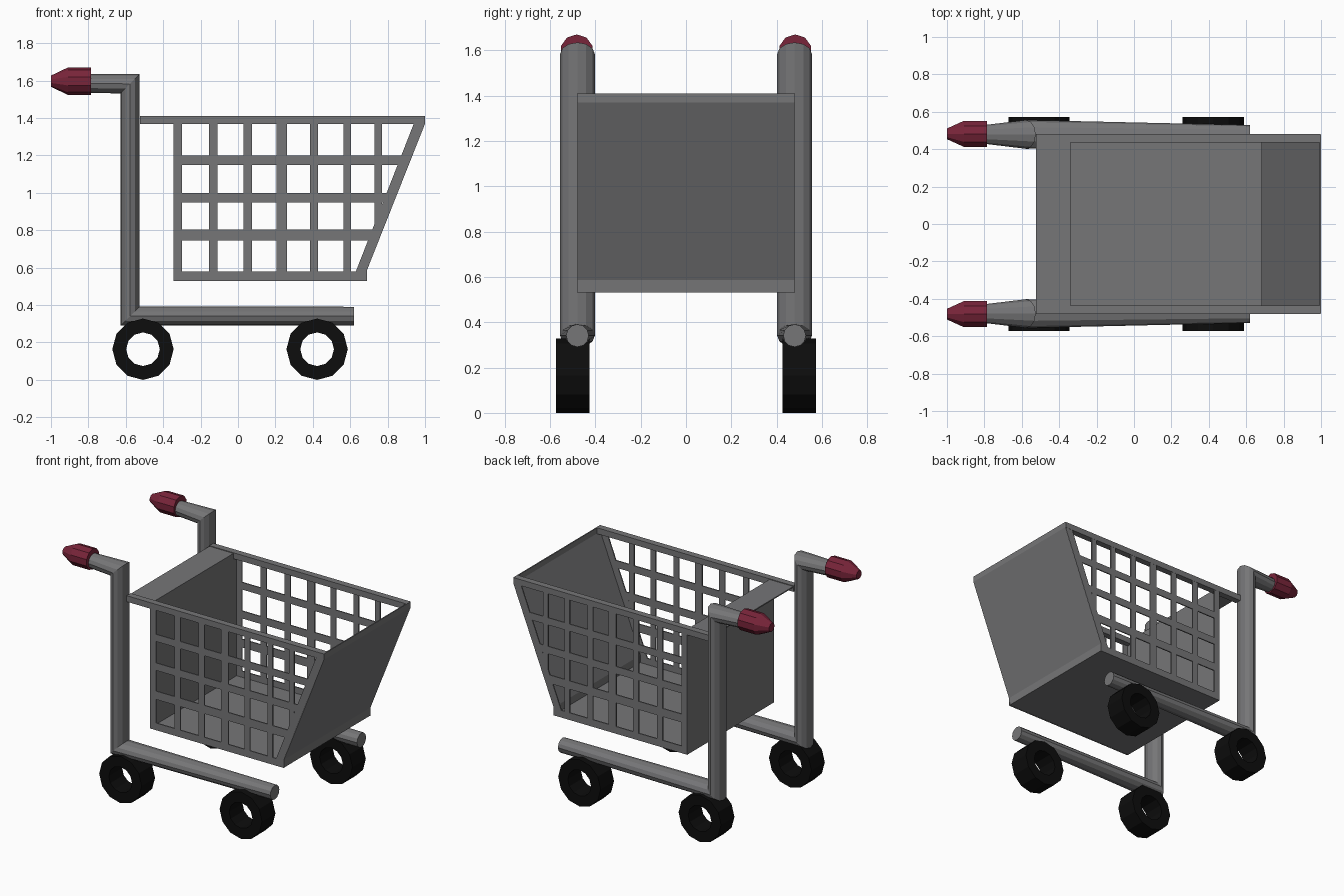
import bpy, bmesh, math
from mathutils import Vector

if "Cube" in bpy.data.objects:
    bpy.data.objects.remove(bpy.data.objects["Cube"])


def material(name, rgb):
    m = bpy.data.materials.new(name)
    m.diffuse_color = (*rgb, 1)
    m.use_nodes = True
    m.node_tree.nodes["Principled BSDF"].inputs["Base Color"].default_value = m.diffuse_color
    return m


GRAY = material("gray metal", (0.18, 0.18, 0.185))
RED = material("dark red grip", (0.19, 0.018, 0.042))
BLACK = material("black rubber", (0.004, 0.004, 0.004))


def finish(bm, name, mat, thickness=0):
    bmesh.ops.recalc_face_normals(bm, faces=bm.faces)
    me = bpy.data.meshes.new(name)
    bm.to_mesh(me)
    bm.free()
    me.materials.append(mat)
    ob = bpy.data.objects.new(name, me)
    bpy.context.collection.objects.link(ob)
    if thickness:
        mod = ob.modifiers.new("thickness", 'SOLIDIFY')
        mod.thickness = thickness
        mod.offset = 0
    return ob


def loft(name, mat, rings, n, phase=0.0, loop=False):
    """Skin rings given as (centre, axis_u, axis_v); cap the ends or close the loop."""
    bm = bmesh.new()
    rows = []
    for c, u, v in rings:
        c, u, v = Vector(c), Vector(u), Vector(v)
        rows.append([bm.verts.new(c + u * math.cos(a) + v * math.sin(a))
                     for a in (math.tau * i / n + phase for i in range(n))])
    pairs = list(zip(rows, rows[1:]))
    if loop:
        pairs.append((rows[-1], rows[0]))
    else:
        bm.faces.new(rows[0])
        bm.faces.new(rows[-1])
    for a, b in pairs:
        for i in range(n):
            j = (i + 1) % n
            bm.faces.new((a[i], a[j], b[j], b[i]))
    return finish(bm, name, mat)


# Bar positions of the basket grid
BARS_X = [(-0.345, -0.30), (-0.155, -0.11), (0.03, 0.075), (0.205, 0.262),
          (0.385, 0.428), (0.565, 0.603), (0.73, 0.77)]
BARS_Z = [(0.53, 0.58), (0.745, 0.803), (0.948, 1.0), (1.15, 1.2), (1.368, 1.41)]
SLANT_A, SLANT_B = Vector((0.632, 0, 0.585)), Vector((0.94, 0, 1.37))


def basket_side(name, y):
    """Outline cut along every bar edge, with the cells between bars removed."""
    bm = bmesh.new()
    outline = [(-0.345, 0.53), (0.69, 0.53), (0.69, 0.59), (1.0, 1.37), (1.0, 1.41), (-0.345, 1.41)]
    bm.faces.new([bm.verts.new((x, y, z)) for x, z in outline])
    d = SLANT_B - SLANT_A
    slant_no = Vector((d.z, 0, -d.x)).normalized()
    cuts = [((x, 0, 0), (1, 0, 0)) for b in BARS_X for x in b]
    cuts += [((0, 0, z), (0, 0, 1)) for b in BARS_Z for z in b]
    cuts.append((SLANT_A, slant_no))
    for co, no in cuts:
        bmesh.ops.bisect_plane(bm, geom=bm.verts[:] + bm.edges[:] + bm.faces[:],
                               dist=1e-5, plane_co=co, plane_no=no)

    def is_hole(f):
        c = f.calc_center_median()
        in_bar = any(a < c.x < b for a, b in BARS_X) or any(a < c.z < b for a, b in BARS_Z)
        return not in_bar and (c - SLANT_A).dot(slant_no) < 0

    bmesh.ops.delete(bm, geom=[f for f in bm.faces if is_hole(f)], context='FACES')
    return finish(bm, name, GRAY, 0.008)


# Basket sheet: rear flange, back wall, floor and sloping front in one strip
bm = bmesh.new()
profile = [(-0.525, 1.402), (-0.343, 1.402), (-0.343, 0.534), (0.686, 0.534),
           (0.686, 0.588), (0.996, 1.37), (0.996, 1.41)]
rows = [[bm.verts.new((x, y, z)) for y in (-0.478, 0.478)] for x, z in profile]
for a, b in zip(rows, rows[1:]):
    bm.faces.new((a[0], a[1], b[1], b[0]))
finish(bm, "basket_tray", GRAY, 0.008)

for s, side in ((-1, "front"), (1, "back")):
    y = 0.479 * s
    basket_side("basket_grid_" + side, 0.475 * s)

    # Top rail, thicker than the grid and reaching the post
    bm = bmesh.new()
    bmesh.ops.create_cube(bm, size=1)
    for v in bm.verts:
        v.co = (0.2365 + v.co.x * 1.523, s * 0.4575 + v.co.y * 0.045, 1.389 + v.co.z * 0.042)
    finish(bm, "top_rail_" + side, GRAY)

    # Bent tube: handle, post and base, swelling at the mitred corners
    r, w, m = 0.05, 0.077, 0.0515
    loft("frame_tube_" + side, GRAY, [
        ((-0.80, y, 1.585), (0, 0, r), (0, r, 0)),
        ((-0.577, y, 1.583), (m, 0, m), (0, w, 0)),
        ((-0.577, y, 0.341), (m, 0, m), (0, w, 0)),
        ((0.62, y, 0.341), (0, 0, r), (0, r, 0))], 12)

    # Handle grip with tapered tip
    loft("grip_" + side, RED, [
        ((x, y + 0.003 * s, 1.597), (0, 0, q), (0, q, 0))
        for x, q in ((-0.785, 0.073), (-0.91, 0.073), (-1.0, 0.03))], 10)

    # Hollow wheels
    for x, end in ((-0.508, "rear"), (0.423, "fore")):
        loft(f"wheel_{end}_{side}", BLACK, [
            ((x, yy * s, 0.164), (q, 0, 0), (0, 0, q))
            for yy, q in ((0.425, 0.164), (0.573, 0.164), (0.573, 0.09), (0.425, 0.09))],
            12, loop=True)
